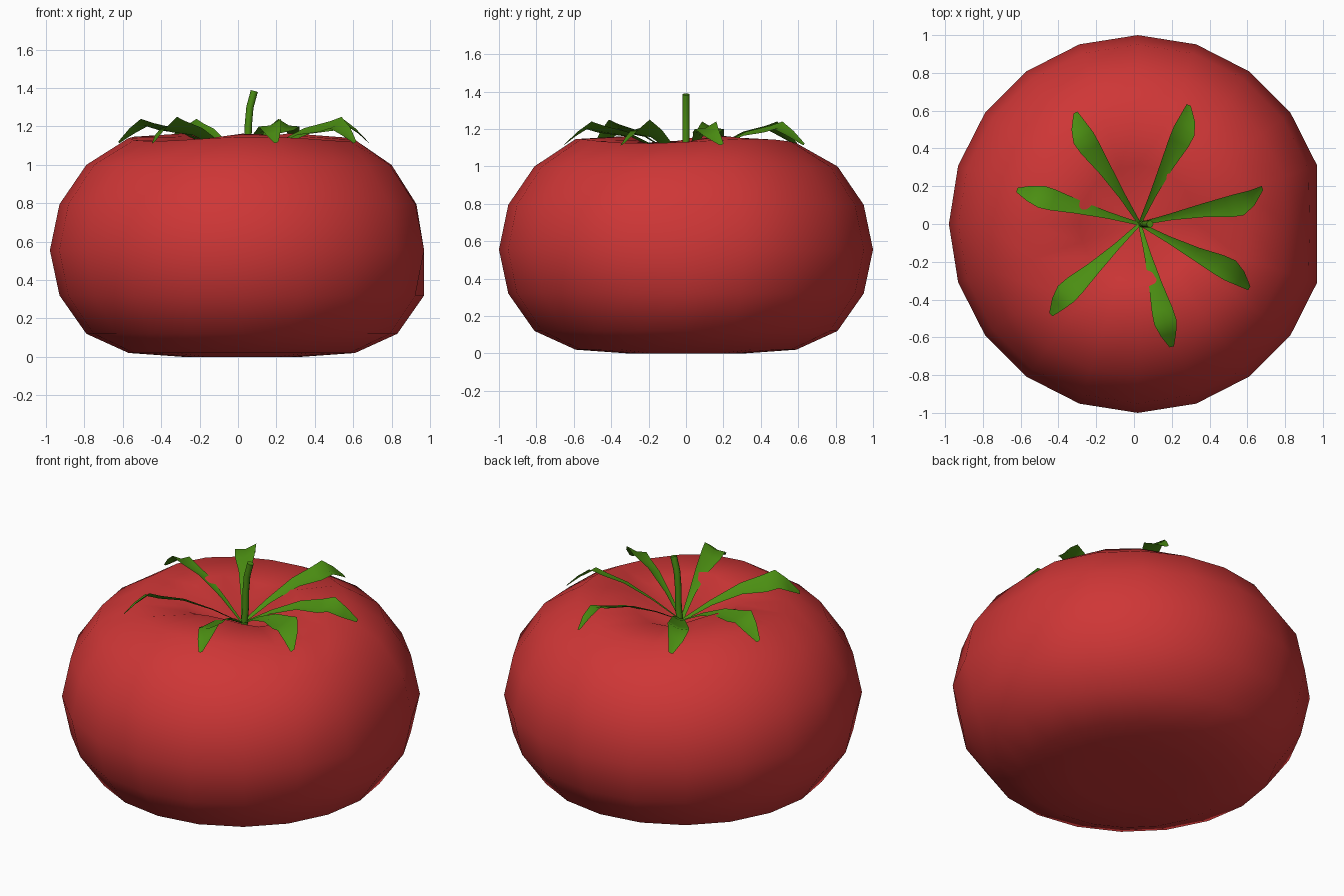
import bpy, bmesh, math
from mathutils import Vector

cube = bpy.data.objects.get("Cube")
if cube:
    bpy.data.objects.remove(cube)


def material(name, rgb):
    m = bpy.data.materials.new(name)
    m.use_nodes = True
    m.diffuse_color = (*rgb, 1)
    m.node_tree.nodes["Principled BSDF"].inputs["Base Color"].default_value = (*rgb, 1)
    return m


red = material("tomato red", (0.62, 0.037, 0.037))
green = material("leaf green", (0.07, 0.27, 0.006))


def add_object(name, bm, mat):
    mesh = bpy.data.meshes.new(name)
    bmesh.ops.recalc_face_normals(bm, faces=bm.faces) if name == "fruit" else None
    bm.to_mesh(mesh)
    bm.free()
    mesh.materials.append(mat)
    ob = bpy.data.objects.new(name, mesh)
    bpy.context.collection.objects.link(ob)
    return ob


# Fruit: a squashed ring profile with a hollow top and a flattened right side
SEGMENTS, CENTRE = 20, 0.02
RINGS = [  # radius, height, x limit
    (0.31, 0.0, 2), (0.59, 0.02, 2), (0.81, 0.12, 2), (0.95, 0.32, 0.97),
    (1.0, 0.555, 0.97), (0.95, 0.795, 0.93), (0.81, 1.0, 0.80),
    (0.59, 1.135, 2), (0.31, 1.135, 2)]
bm = bmesh.new()
loops = []
for i, (r, z, limit) in enumerate(RINGS):
    loop = []
    for k in range(SEGMENTS):
        a = math.tau * k / SEGMENTS
        # three shallow lobes around the hollow
        lobe = {7: 0.012, 8: 0.03}.get(i, 0) * math.cos(3 * (a - math.radians(98)))
        x = min(CENTRE + r * math.cos(a), limit)
        loop.append(bm.verts.new((x, r * math.sin(a), z - lobe)))
    loops.append(loop)
bottom = bm.verts.new((CENTRE, 0, 0))
top = bm.verts.new((CENTRE, 0, 0.97))
for k in range(SEGMENTS):
    n = (k + 1) % SEGMENTS
    for low, high in zip(loops, loops[1:]):
        bm.faces.new((low[k], low[n], high[n], high[k]))
    bm.faces.new((bottom, loops[0][n], loops[0][k]))
    bm.faces.new((top, loops[-1][k], loops[-1][n]))
for f in bm.faces:
    f.smooth = True
add_object("fruit", bm, red)

# Sepals: creased strips that arch out of the hollow and droop at the tip
SECTIONS = [  # distance along, height, half width, share of sideways bend
    (0, 1.0, 0.008, 0), (0.25, 1.095, 0.018, 0.2), (0.5, 1.165, 0.036, 0.5),
    (0.7, 1.185, 0.056, 0.9), (0.8, 1.205, 0.06, 1), (0.9, 1.165, 0.042, 0.7),
    (1, 1.115, 0.012, 0)]
LEAVES = [  # tip x, tip y, sideways bend, twist
    (0.29, 0.63, -0.03, 0.02), (-0.31, 0.59, 0.03, -0.02),
    (-0.62, 0.18, 0, 0.02), (-0.44, -0.48, -0.02, 0.03),
    (0.20, -0.65, 0, 0.02), (0.61, -0.34, 0.03, 0.03),
    (0.68, 0.19, -0.05, 0.02)]
root = Vector((0.03, 0, 0))
for number, (tx, ty, bend, twist) in enumerate(LEAVES, 1):
    reach = Vector((tx, ty, 0)) - root
    side = Vector((-reach.y, reach.x, 0)).normalized()
    bm = bmesh.new()
    rows = []
    for t, z, w, share in SECTIONS:
        mid = root + reach * t + side * bend * share + Vector((0, 0, z))
        tilt = w / 0.06
        rows.append([bm.verts.new(mid + side * w * s
                                  + Vector((0, 0, tilt * (twist * s + 0.015 * abs(s)))))
                     for s in (-1, 0, 1)])
    for a, b in zip(rows, rows[1:]):
        for j in range(2):
            bm.faces.new((a[j], b[j], b[j + 1], a[j + 1])).smooth = True
    add_object(f"sepal_{number}", bm, green)

# Stem: a thin curved stalk
curve = bpy.data.curves.new("stem", "CURVE")
curve.dimensions = "3D"
curve.bevel_depth = 0.019
curve.bevel_resolution = 2
curve.use_fill_caps = True
spline = curve.splines.new("POLY")
path = [(0.04, 0.96), (0.052, 1.1), (0.053, 1.2), (0.062, 1.3), (0.085, 1.385)]
spline.points.add(len(path) - 1)
for p, (x, z) in zip(spline.points, path):
    p.co = (x, 0, z, 1)
spline.use_smooth = True
curve.materials.append(green)
bpy.context.collection.objects.link(bpy.data.objects.new("stem", curve))
